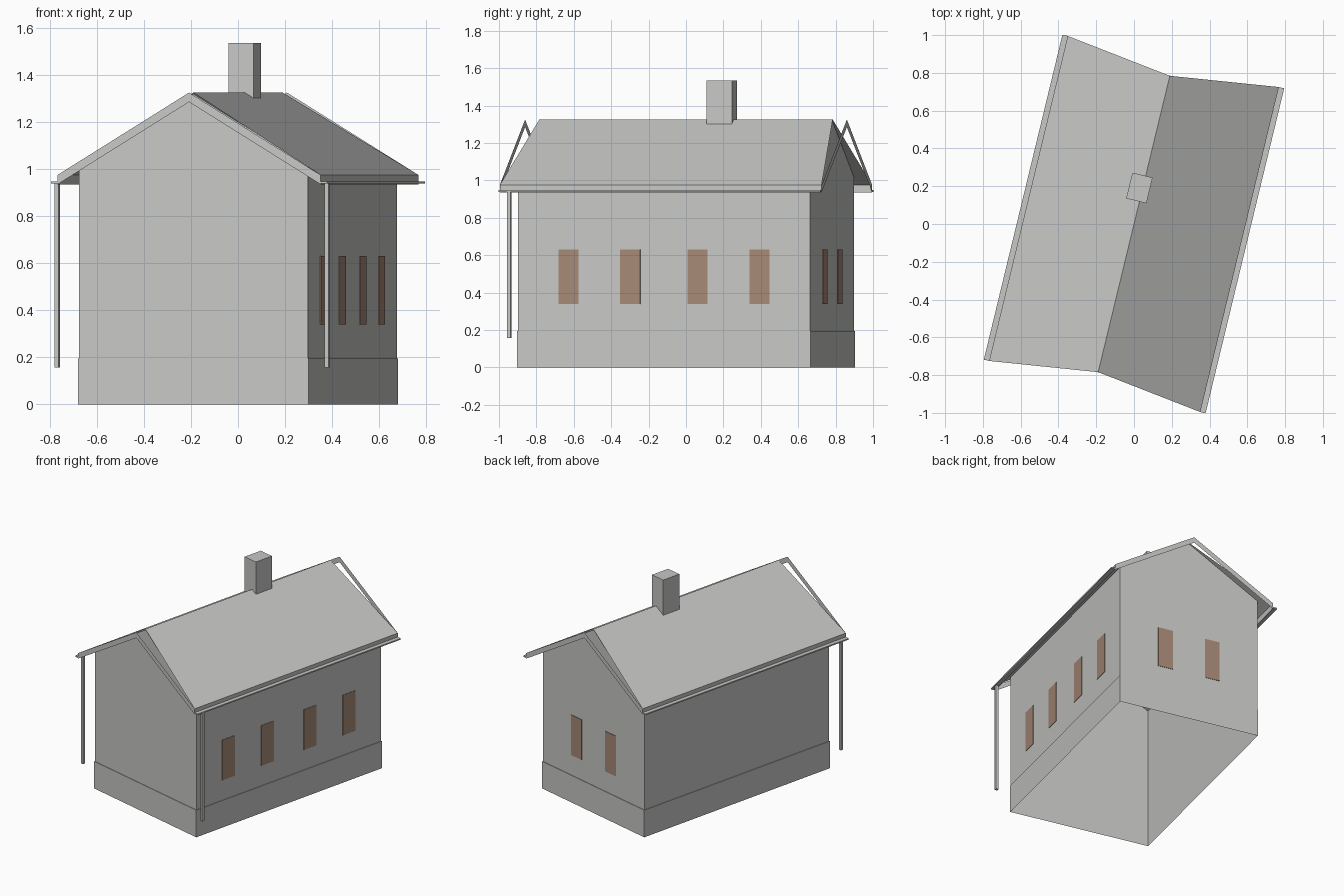
import bpy, bmesh, math
from mathutils import Matrix

if "Cube" in bpy.data.objects:
    bpy.data.objects.remove(bpy.data.objects["Cube"])

TURN = Matrix.Rotation(-math.radians(13.6), 4, 'Z')   # the house stands askew
HALF_W, HALF_L = 0.50, 0.804                          # wall shell
EAVE_U, EAVE_Z, RIDGE_Z = 0.575, 0.975, 1.325         # roof section
EAVE_L, RIDGE_L = 0.885, 0.807                        # roof half lengths
SLOPE = (RIDGE_Z - EAVE_Z) / EAVE_U


def material(name, rgb):
    m = bpy.data.materials.new(name)
    m.use_nodes = True
    m.diffuse_color = (*rgb, 1)
    m.node_tree.nodes["Principled BSDF"].inputs["Base Color"].default_value = (*rgb, 1)
    return m


GREY = material("light grey", (0.57, 0.57, 0.56))
BROWN = material("window brown", (0.38, 0.25, 0.185))


def finish(name, bm, mat=GREY):
    bmesh.ops.transform(bm, matrix=TURN, verts=bm.verts)
    mesh = bpy.data.meshes.new(name)
    bm.to_mesh(mesh)
    bm.free()
    mesh.materials.append(mat)
    ob = bpy.data.objects.new(name, mesh)
    bpy.context.scene.collection.objects.link(ob)
    return ob


def box(name, centre, size, mat=GREY):
    bm = bmesh.new()
    bmesh.ops.create_cube(bm, size=1)
    bmesh.ops.scale(bm, vec=size, verts=bm.verts)
    bmesh.ops.translate(bm, vec=centre, verts=bm.verts)
    return finish(name, bm, mat)


def sheets(name, polygons):
    bm = bmesh.new()
    for poly in polygons:
        bm.faces.new([bm.verts.new(p) for p in poly])
    bmesh.ops.remove_doubles(bm, verts=bm.verts, dist=0.0001)
    return finish(name, bm)


# Walls: open-bottomed shell with pointed gables
top = RIDGE_Z - 0.006
side = top - SLOPE * HALF_W
walls = []
for s in (1, -1):
    w, l = s * HALF_W, s * HALF_L
    walls.append([(w, -l, 0), (w, l, 0), (w, l, side), (w, -l, side)])
    walls.append([(w, l, 0), (-w, l, 0), (-w, l, side), (0, l, top), (w, l, side)])
sheets("walls", walls)

# Plinth: a slightly proud band round the foot of the walls
PW, PL, PH = HALF_W + 0.004, HALF_L + 0.004, 0.195
band = []
for s in (1, -1):
    w, l = s * PW, s * PL
    iw, il = s * HALF_W, s * HALF_L
    band.append([(w, -l, 0), (w, l, 0), (w, l, PH), (w, -l, PH)])
    band.append([(w, l, 0), (-w, l, 0), (-w, l, PH), (w, l, PH)])
    band.append([(w, -l, PH), (w, l, PH), (iw, il, PH), (iw, -il, PH)])
    band.append([(w, l, PH), (-w, l, PH), (-iw, il, PH), (iw, il, PH)])
sheets("plinth", band)

# Roof slopes, longer at the eaves than at the ridge
sheets("roof", [[(s * EAVE_U, -s * EAVE_L, EAVE_Z), (s * EAVE_U, s * EAVE_L, EAVE_Z),
                 (0, s * RIDGE_L, RIDGE_Z), (0, -s * RIDGE_L, RIDGE_Z)] for s in (1, -1)])

# Upright gable boards standing clear of the roof ends
DROP = 0.04
for label, e in (("front", -1), ("back", 1)):
    v = e * EAVE_L
    sheets(label + "_gable_board",
           [[(-e * s * EAVE_U, v, EAVE_Z - DROP), (0, v, RIDGE_Z - DROP),
             (0, v, RIDGE_Z), (-e * s * EAVE_U, v, EAVE_Z)][::s] for s in (1, -1)])

# Eaves boards, gutters and downpipes on both sides
for label, s in (("left", 1), ("right", -1)):
    sheets(label + "_eaves_board",
           [[(s * EAVE_U, -s * EAVE_L, EAVE_Z - DROP), (s * EAVE_U, s * EAVE_L, EAVE_Z - DROP),
             (s * EAVE_U, s * EAVE_L, EAVE_Z), (s * EAVE_U, -s * EAVE_L, EAVE_Z)]])
    box(label + "_gutter", (s * 0.589, 0, 0.943), (0.03, 2 * EAVE_L, 0.009))
    box(label + "_downpipe", (s * 0.59, -0.83, 0.55), (0.018, 0.02, 0.785))

# Chimney through the ridge
box("chimney", (-0.017, 0.192, 1.405), (0.11, 0.14, 0.26))

# Windows: thin plates on the long left wall and the back gable
for i, v in enumerate((-0.525, -0.185, 0.185, 0.525), 1):
    box(f"side_window_{i}", (HALF_W, v, 0.485), (0.006, 0.11, 0.29), BROWN)
for i, u in enumerate((-0.17, 0.17), 1):
    box(f"back_window_{i}", (u, HALF_L, 0.485), (0.105, 0.006, 0.29), BROWN)
